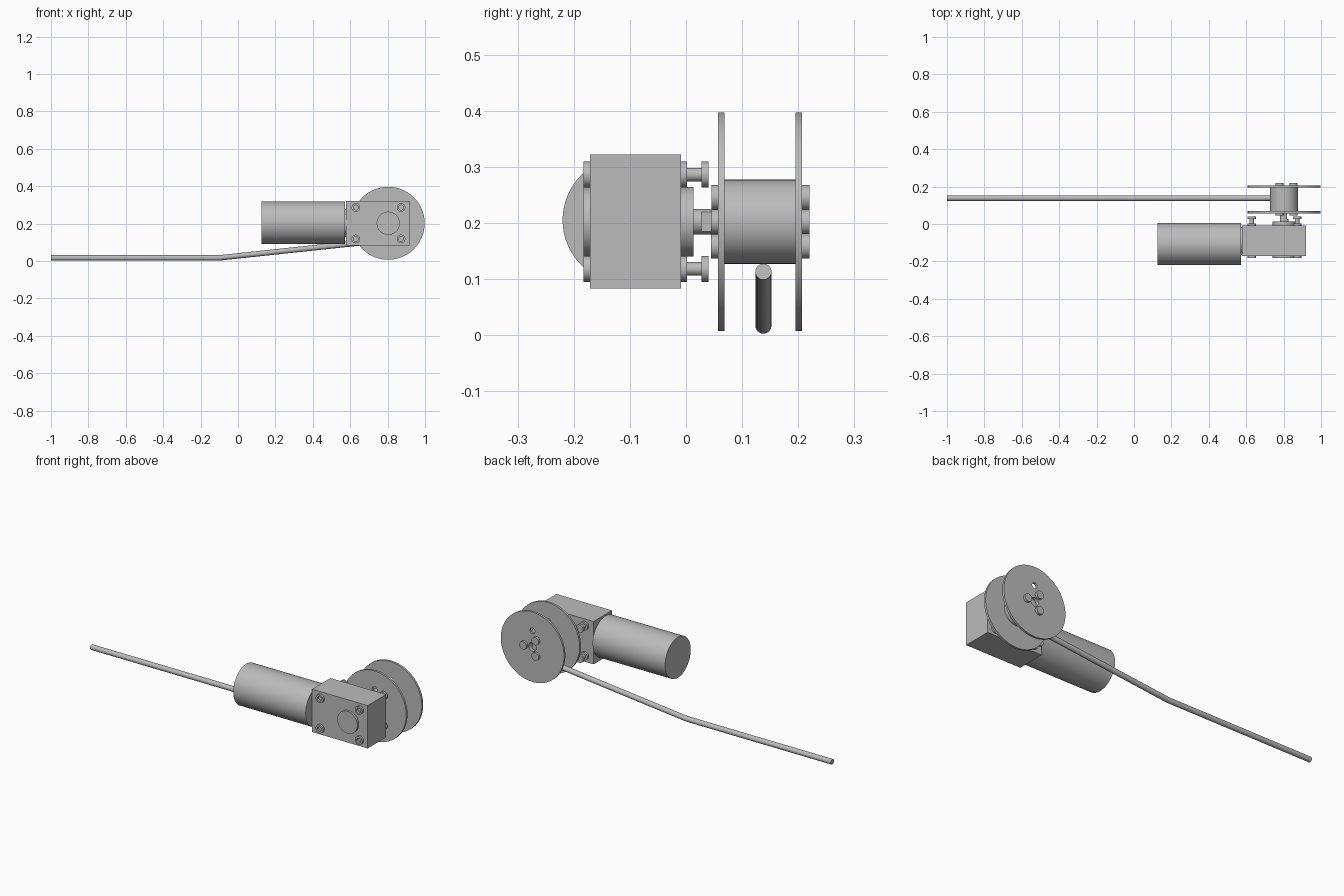
import bpy, bmesh, math
from mathutils import Matrix

if "Cube" in bpy.data.objects:
    bpy.data.objects.remove(bpy.data.objects["Cube"])

# One plain metal finish
metal = bpy.data.materials.new("light_grey_metal")
metal.use_nodes = True
GREY = (0.5, 0.5, 0.5, 1)
metal.diffuse_color = GREY
metal.node_tree.nodes["Principled BSDF"].inputs["Base Color"].default_value = GREY

ALONG_Y = Matrix.Rotation(math.pi / 2, 4, "X")
ALONG_X = Matrix(((0, 0, 1, 0), (1, 0, 0, 0), (0, 1, 0, 0), (0, 0, 0, 1)))


def circle(u, v, r, sides=48, flat=None):
    """Circle outline; flat trims it to a D shape on its +u side."""
    pts = []
    for i in range(sides):
        a = 2 * math.pi * i / sides
        du, dv = r * math.cos(a), r * math.sin(a)
        if flat is None or du <= flat:
            pts.append((u + du, v + dv))
    return pts


def finish(obj):
    """Turn a curve into a clean mesh with smooth sides and sharp rims."""
    bpy.ops.object.select_all(action="DESELECT")
    obj.select_set(True)
    bpy.context.view_layer.objects.active = obj
    bpy.ops.object.convert(target="MESH")
    obj = bpy.context.object
    bm = bmesh.new()
    bm.from_mesh(obj.data)
    bmesh.ops.remove_doubles(bm, verts=bm.verts, dist=1e-5)
    bmesh.ops.recalc_face_normals(bm, faces=bm.faces)
    bm.to_mesh(obj.data)
    bm.free()
    obj.data.materials.clear()
    obj.data.materials.append(metal)
    bpy.ops.object.shade_smooth_by_angle(angle=math.radians(30))
    return obj


def new_curve(name, loops, dims, cyclic):
    cu = bpy.data.curves.new(name, "CURVE")
    cu.dimensions = dims
    for loop in loops:
        sp = cu.splines.new("POLY")
        sp.points.add(len(loop) - 1)
        for p, co in zip(sp.points, loop):
            p.co = (*co, 0, 1) if len(co) == 2 else (*co, 1)
        sp.use_cyclic_u = cyclic
    obj = bpy.data.objects.new(name, cu)
    bpy.context.collection.objects.link(obj)
    return obj


def prism(name, start, end, loops, frame=ALONG_Y):
    """Extrude an outline (inner loops become holes) from start to end."""
    obj = new_curve(name, loops, "2D", True)
    obj.data.fill_mode = "BOTH"
    obj.data.extrude = (end - start) / 2
    mid = (start + end) / 2
    obj.matrix_world = Matrix.Translation((0, mid, 0) if frame is ALONG_Y else (mid, 0, 0)) @ frame
    return finish(obj)


# Main shaft axis
AX, AZ = 0.803, 0.202

# Gearbox block and motor can
prism("gearbox", -0.171, -0.009, [[(0.577, 0.083), (0.92, 0.083), (0.92, 0.322), (0.577, 0.322)]])
prism("motor", 0.125, 0.572, [circle(-0.107, 0.205, 0.113, 64)], ALONG_X)
prism("motor_neck", 0.57, 0.58, [circle(-0.09, 0.203, 0.075)], ALONG_X)

# Bearing covers on both sides of the gearbox
prism("front_bearing_cover", -0.183, -0.171, [circle(AX, AZ, 0.062)])
prism("back_bearing_cover", -0.009, 0.013, [circle(AX, AZ, 0.062)])

# Corner bosses with mounting screws behind
for side, x in (("right", 0.63), ("left", 0.872)):
    for level, z in (("lower", 0.118), ("upper", 0.286)):
        tag = f"{level}_{side}"
        prism(f"front_boss_{tag}", -0.183, -0.171, [circle(x, z, 0.023, 32), circle(x, z, 0.013, 32)])
        prism(f"back_boss_{tag}", -0.009, 0.002, [circle(x, z, 0.023, 32)])
        prism(f"screw_shank_{tag}", 0.002, 0.028, [circle(x, z, 0.012, 32)])
        prism(f"screw_head_{tag}", 0.028, 0.04, [circle(x, z, 0.023, 32)])

# Output shaft: round near the bearing, then a D section into the spool
prism("shaft_root", 0.013, 0.028, [circle(AX, AZ, 0.023)])
prism("shaft_d_section", 0.028, 0.19, [circle(AX, AZ, 0.023, 64, flat=0.0162)])

# Spool drum and its two flanges, each with a cable hole
bore = circle(AX, AZ, 0.0235)
prism("spool_drum", 0.067, 0.196, [circle(AX, AZ, 0.075, 64), bore])
for name, y in (("front_flange", 0.057), ("back_flange", 0.195)):
    prism(name, y, y + 0.012, [circle(AX, AZ, 0.195, 96), bore, circle(AX, AZ + 0.09, 0.016, 24)])

# Three flange bolts on each outer face
for i in range(3):
    a = 2 * math.pi * i / 3
    x, z = AX + 0.05 * math.cos(a), AZ + 0.05 * math.sin(a)
    prism(f"front_flange_bolt_{i + 1}", 0.045, 0.057, [circle(x, z, 0.022, 32)])
    prism(f"back_flange_bolt_{i + 1}", 0.207, 0.22, [circle(x, z, 0.022, 32)])

# Cable: leaves the underside of the drum, then bends to run flat
cable = new_curve("cable", [[(-1, 0.138, 0.017), (-0.1, 0.138, 0.017), (AX, 0.138, 0.113)]], "3D", False)
cable.data.bevel_depth = 0.0145
cable.data.bevel_resolution = 6
cable.data.use_fill_caps = True
finish(cable)
